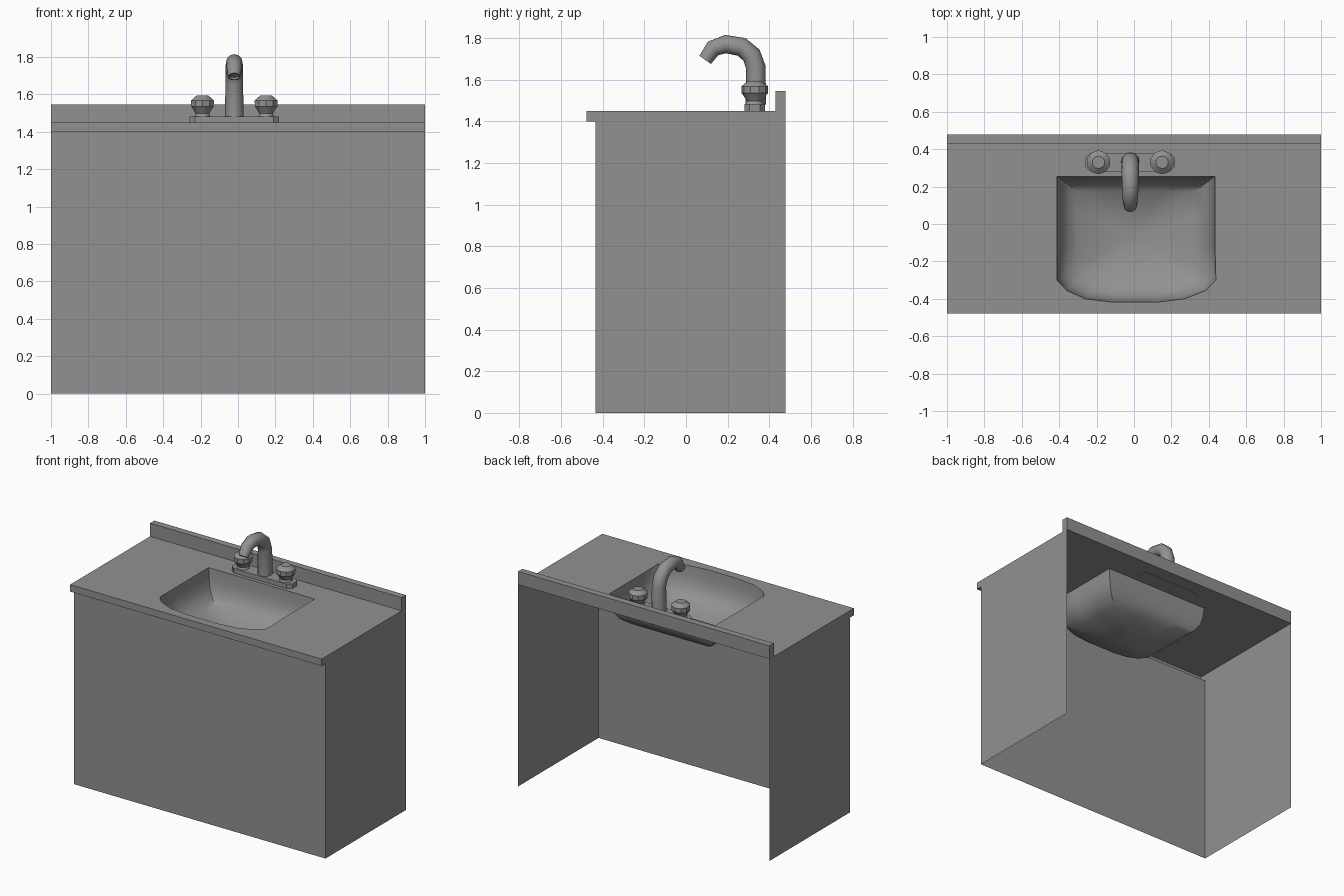
import bpy, bmesh, math
from mathutils import Vector

if "Cube" in bpy.data.objects:
    bpy.data.objects.remove(bpy.data.objects["Cube"])

# One dark grey for every part
GREY = bpy.data.materials.new("dark_grey")
GREY.diffuse_color = (0.285, 0.285, 0.285, 1)
GREY.use_nodes = True
GREY.node_tree.nodes["Principled BSDF"].inputs["Base Color"].default_value = GREY.diffuse_color


def add_object(name, me):
    me.materials.append(GREY)
    ob = bpy.data.objects.new(name, me)
    bpy.context.collection.objects.link(ob)
    return ob


def shade(ob, angle):
    bpy.ops.object.select_all(action='DESELECT')
    ob.select_set(True)
    bpy.context.view_layer.objects.active = ob
    bpy.ops.object.shade_smooth_by_angle(angle=math.radians(angle))


def mesh_object(name, verts, faces, smooth=None):
    me = bpy.data.meshes.new(name)
    me.from_pydata(verts, [], faces)
    ob = add_object(name, me)
    if smooth:
        shade(ob, smooth)
    return ob


def extrude_outline(name, pts, z0, z1):
    n = len(pts)
    verts = [(x, y, z0) for x, y in pts] + [(x, y, z1) for x, y in pts]
    faces = [tuple(range(n))[::-1], tuple(range(n, 2 * n))]
    faces += [(i, (i + 1) % n, n + (i + 1) % n, n + i) for i in range(n)]
    return mesh_object(name, verts, faces)


def lathe(name, profile, x, y, sides=10):
    verts, faces = [], []
    for r, z in profile:
        for k in range(sides):
            a = 2 * math.pi * (k + 0.5) / sides
            verts.append((x + r * math.cos(a), y + r * math.sin(a), z))
    for j in range(len(profile) - 1):
        for k in range(sides):
            a, b = j * sides + k, j * sides + (k + 1) % sides
            faces.append((a, b, b + sides, a + sides))
    faces.append(tuple(range(len(verts) - sides, len(verts))))
    return mesh_object(name, verts, faces, 35)


TOP, LIP, FRONT, BACK, PANEL = 1.45, 1.40, -0.478, 0.478, -0.435

# Cabinet: thin front and side panels, open back and bottom
cab = [(x, y, z) for z in (0, LIP) for x, y in
       ((-1, BACK), (-1, PANEL), (1, PANEL), (1, BACK))]
mesh_object("cabinet_panels", cab, [(i, i + 1, i + 5, i + 4) for i in range(3)])

# Basin outline, counter-clockwise from the back right corner
outline = [(0.433, 0.255), (0.2, 0.255), (0, 0.255), (-0.2, 0.255), (-0.412, 0.255),
           (-0.412, 0.07), (-0.412, -0.12), (-0.412, -0.30), (-0.36, -0.355),
           (-0.26, -0.40), (-0.11, -0.418), (0.12, -0.418), (0.27, -0.40),
           (0.385, -0.355), (0.438, -0.30), (0.433, -0.12), (0.433, 0.07)]

# Countertop sheet with a basin opening, front lip and ends
bm = bmesh.new()
edges = []
for loop in ([(-1, FRONT), (1, FRONT), (1, 0.43), (-1, 0.43)], outline):
    vs = [bm.verts.new((x, y, TOP)) for x, y in loop]
    edges += [bm.edges.new((vs[i], vs[(i + 1) % len(vs)])) for i in range(len(vs))]
bmesh.ops.triangle_fill(bm, use_beauty=True, edges=edges, normal=Vector((0, 0, 1)))
for f in bm.faces:
    f.normal_update()
    if f.normal.z < 0:
        f.normal_flip()
for quad in ([(-1, FRONT, LIP), (1, FRONT, LIP), (1, FRONT, TOP), (-1, FRONT, TOP)],
             [(-1, FRONT, LIP), (-1, PANEL, LIP), (1, PANEL, LIP), (1, FRONT, LIP)],
             [(1, FRONT, LIP), (1, BACK, LIP), (1, BACK, TOP), (1, FRONT, TOP)],
             [(-1, FRONT, TOP), (-1, BACK, TOP), (-1, BACK, LIP), (-1, FRONT, LIP)]):
    bm.faces.new([bm.verts.new(p) for p in quad])
bmesh.ops.remove_doubles(bm, verts=bm.verts, dist=1e-4)
me = bpy.data.meshes.new("countertop")
bm.to_mesh(me)
bm.free()
add_object("countertop", me)

# Backsplash
extrude_outline("backsplash", [(-1, 0.43), (1, 0.43), (1, BACK), (-1, BACK)], TOP, 1.545)

# Basin: shrinking rings, then a shallow cone to the middle of the floor
cx, cy, n = 0.01, -0.06, len(outline)
verts, faces = [], []
rings = [(1, 0), (0.985, 0.07), (0.95, 0.13), (0.87, 0.18), (0.74, 0.215)]
for s, d in rings:
    verts += [(cx + (x - cx) * s, cy + (y - cy) * s, TOP - d) for x, y in outline]
verts.append((cx, cy, TOP - 0.285))
for j in range(len(rings)):
    for i in range(n):
        a, b = j * n + i, j * n + (i + 1) % n
        faces.append((a, b, b + n, a + n) if j < len(rings) - 1 else (a, b, len(verts) - 1))
mesh_object("basin", verts, faces, 50)

# Faucet base plate with clipped corners
fx, fy = -0.02, 0.33
plate = [(fx + sx * x, fy + sy * y) for sx, sy, pts in
         ((1, 1, ((0.24, 0.025), (0.21, 0.05))), (-1, 1, ((0.21, 0.05), (0.24, 0.025))),
          (-1, -1, ((0.24, 0.025), (0.21, 0.05))), (1, -1, ((0.21, 0.05), (0.24, 0.025))))
         for x, y in pts]
extrude_outline("faucet_base", plate, TOP - 0.004, 1.483)

# Two tap knobs
knob = [(0.045, 1.48), (0.038, 1.497), (0.055, 1.525), (0.063, 1.535),
        (0.064, 1.568), (0.034, 1.593)]
for side, name in ((-1, "left_knob"), (1, "right_knob")):
    lathe(name, knob, fx + side * 0.17, fy)

# Curved spout: swept circle along a tapering path, with an inset mouth
path = [(0.335, 1.48, 0.05), (0.335, 1.66, 0.047), (0.315, 1.717, 0.047),
        (0.268, 1.757, 0.046), (0.19, 1.771, 0.044),
        (0.13, 1.75, 0.041), (0.092, 1.695, 0.034)]
sides, verts, faces = 12, [], []


def add_ring(y, z, r, ty, tz):
    for k in range(sides):
        a = 2 * math.pi * k / sides
        c, s = r * math.cos(a), r * math.sin(a)
        verts.append((fx + c, y - tz * s, z + ty * s))


for i, (y, z, r) in enumerate(path):
    p, q = path[max(i - 1, 0)], path[min(i + 1, len(path) - 1)]
    t = Vector((q[0] - p[0], q[1] - p[1])).normalized()
    if i == 1:
        t = Vector((-0.17, 0.985))
    add_ring(y, z, r, t.x, t.y)
add_ring(y, z, 0.027, t.x, t.y)
add_ring(y - 0.012 * t.x, z - 0.012 * t.y, 0.026, t.x, t.y)
for j in range(len(path) + 1):
    for k in range(sides):
        a, b = j * sides + k, j * sides + (k + 1) % sides
        faces.append((b, a, a + sides, b + sides))
faces.append(tuple(range(len(verts) - sides, len(verts))))
spout = mesh_object("spout", verts, faces)
bm = bmesh.new()
bm.from_mesh(spout.data)
bmesh.ops.recalc_face_normals(bm, faces=bm.faces)
bm.to_mesh(spout.data)
bm.free()
shade(spout, 40)
